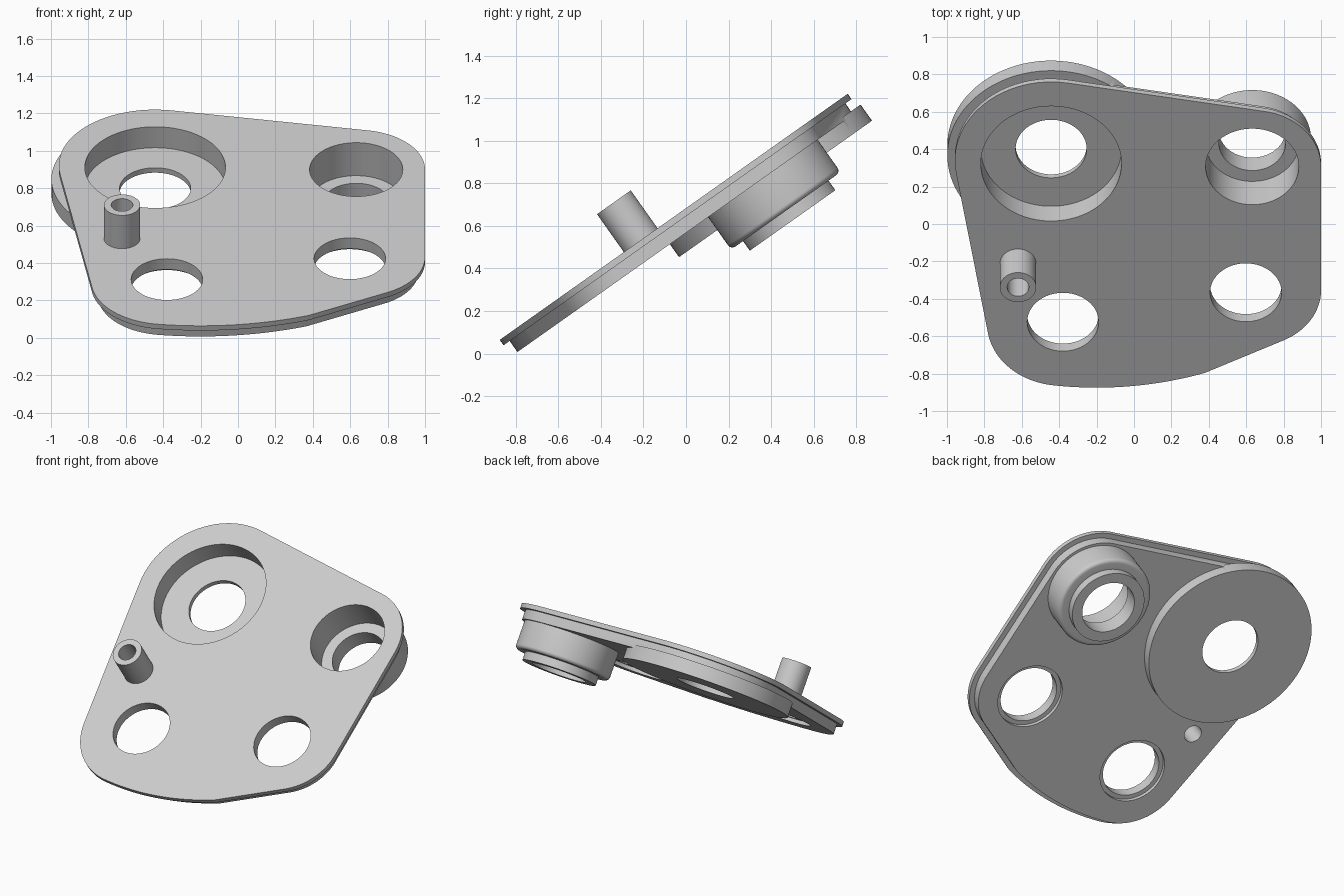
import bpy, bmesh, math

cube = bpy.data.objects.get("Cube")
if cube:
    bpy.data.objects.remove(cube, do_unlink=True)

TILT = math.atan(1 / math.sqrt(2))
SEG = 96

grey = bpy.data.materials.new("light_grey")
grey.use_nodes = True
grey.diffuse_color = (0.6, 0.6, 0.6, 1)
grey.node_tree.nodes["Principled BSDF"].inputs["Base Color"].default_value = (0.6, 0.6, 0.6, 1)


def add_object(name, bm):
    bmesh.ops.recalc_face_normals(bm, faces=bm.faces)
    mesh = bpy.data.meshes.new(name)
    bm.to_mesh(mesh)
    bm.free()
    mesh.materials.append(grey)
    obj = bpy.data.objects.new(name, mesh)
    bpy.context.scene.collection.objects.link(obj)
    return obj


def outline(inset):
    """Rounded plate outline made of arcs: centre, radius, start and end angle."""
    arcs = [(.632, .77, .368, 0, 80), (-.443, .81, .515, 80, 189.3),
            (-.38, -.26, .405, 189.3, 262.5), (-.2, 1.103, 1.78, 263, 289),
            (.632, -.04, .368, 298, 360)]
    pts = []
    for x, y, r, a, b in arcs:
        for i in range(25):
            t = math.radians(a + (b - a) * i / 24)
            pts.append((x + (r - inset) * math.cos(t), y + (r - inset) * math.sin(t)))
    return pts


def plate(name, inset, low, high):
    bm = bmesh.new()
    face = bm.faces.new([bm.verts.new((x, y, low)) for x, y in outline(inset)])
    top = bmesh.ops.extrude_face_region(bm, geom=[face])["geom"]
    verts = [g for g in top if isinstance(g, bmesh.types.BMVert)]
    bmesh.ops.translate(bm, verts=verts, vec=(0, 0, high - low))
    return add_object(name, bm)


def turned(name, centre, profile):
    """Solid of revolution from (radius, height) pairs, capped at both ends."""
    bm = bmesh.new()
    rings = [[bm.verts.new((centre[0] + r * math.cos(math.tau * i / SEG),
                            centre[1] + r * math.sin(math.tau * i / SEG), h))
              for i in range(SEG)] for r, h in profile]
    for a, b in zip(rings, rings[1:]):
        for i in range(SEG):
            j = (i + 1) % SEG
            bm.faces.new((a[i], a[j], b[j], b[i]))
    bm.faces.new(rings[0])
    bm.faces.new(rings[-1])
    return add_object(name, bm)


def cylinder(name, centre, radius, low, high):
    return turned(name, centre, [(radius, low), (radius, high)])


DISC, BOSS, PIN = (-.443, .79), (.632, .77), (-.62, .134)
HOLES = [(-.38, -.247), (.598, -.054)]

# Flange with the added solids: inner plate, rear disc, stepped boss and pin
cover = plate("cover_plate", 0, .527, .558)
fillet = [(.29 + .025 * math.sin(t), .302 - .025 * math.cos(t))
          for t in (math.pi / 2 * i / 6 for i in range(7))]
solids = [
    plate("inner_plate", .035, .4635, .54),
    cylinder("rear_disc", DISC, .555, .389, .482),
    turned("stepped_boss", BOSS, [(.246, .222), (.246, .277)] + fillet + [(.315, .5)]),
    cylinder("pin", PIN, .097, .54, .776),
]

# Cutters: recesses, bores and counterbored through holes
cutters = [
    cylinder("disc_recess", DISC, .376, .421, .65),
    cylinder("disc_bore", DISC, .19, .3, .5),
    cylinder("boss_recess", BOSS, .249, .342, .65),
    cylinder("boss_bore", BOSS, .178, .1, .4),
    cylinder("pin_bore", PIN, .058, .3, .9),
]
for centre in HOLES:
    cutters.append(cylinder("through_hole", centre, .191, .3, .65))
    cutters.append(cylinder("counterbore", centre, .22, .3, .488))

bpy.context.view_layer.objects.active = cover
for helpers, operation in ((solids, 'UNION'), (cutters, 'DIFFERENCE')):
    for helper in helpers:
        mod = cover.modifiers.new(helper.name, 'BOOLEAN')
        mod.operation = operation
        mod.solver = 'EXACT'
        mod.object = helper
        bpy.ops.object.modifier_apply(modifier=mod.name)
        bpy.data.objects.remove(helper, do_unlink=True)

# Smooth round walls, keep rims sharp, then tilt the whole plate
bpy.ops.object.select_all(action='DESELECT')
cover.select_set(True)
bpy.ops.object.shade_smooth_by_angle(angle=math.radians(30))
cover.rotation_euler.x = TILT
